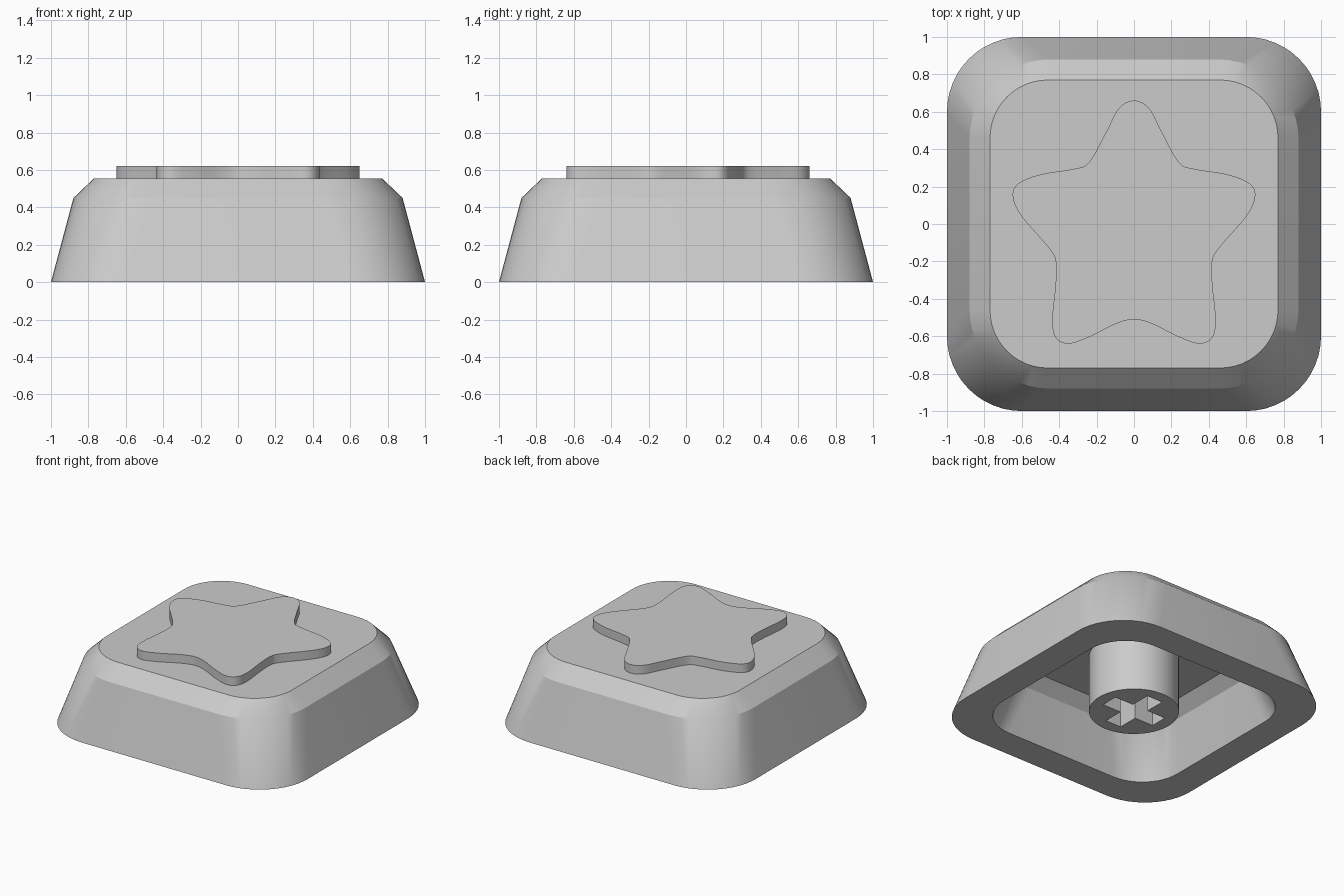
import bpy, bmesh
from math import sin, cos, pi, radians
from mathutils import Vector

cube = bpy.data.objects.get("Cube")
if cube:
    bpy.data.objects.remove(cube, do_unlink=True)

grey = bpy.data.materials.new("plain grey")
grey.use_nodes = True
grey.diffuse_color = (0.6, 0.6, 0.6, 1)
grey.node_tree.nodes["Principled BSDF"].inputs["Base Color"].default_value = (0.6, 0.6, 0.6, 1)


def finish(bm, name):
    """Turn a bmesh into a named, smooth-shaded object."""
    bmesh.ops.recalc_face_normals(bm, faces=bm.faces)
    mesh = bpy.data.meshes.new(name)
    bm.to_mesh(mesh)
    bm.free()
    mesh.materials.append(grey)
    ob = bpy.data.objects.new(name, mesh)
    bpy.context.collection.objects.link(ob)
    bpy.ops.object.select_all(action='DESELECT')
    ob.select_set(True)
    bpy.context.view_layer.objects.active = ob
    bpy.ops.object.shade_smooth_by_angle(angle=radians(25))
    return ob


def rounded_square(half, radius, steps=12):
    pts = []
    for quarter in range(4):
        a0 = quarter * pi / 2
        sx = 1 if quarter in (0, 3) else -1
        sy = 1 if quarter < 2 else -1
        for i in range(steps + 1):
            a = a0 + i / steps * pi / 2
            pts.append((sx * (half - radius) + radius * cos(a),
                        sy * (half - radius) + radius * sin(a)))
    return pts


def bridge(bm, a, b):
    for i in range(len(a)):
        j = (i + 1) % len(a)
        bm.faces.new((a[i], a[j], b[j], b[i]))


def prism(outline, z0, z1, name):
    bm = bmesh.new()
    rings = [[bm.verts.new((x, y, z)) for x, y in outline] for z in (z0, z1)]
    bridge(bm, *rings)
    for ring in rings:
        bm.faces.new(ring)
    return finish(bm, name)


# Hollow cap: the cavity is a smaller copy of the outer profile
profile = [(0, 1, 0.4), (0.45, 0.88, 0.43), (0.555, 0.77, 0.31)]
inner_scale = 0.775
levels = [(z * inner_scale, h * inner_scale, r * inner_scale) for z, h, r in reversed(profile)]
bm = bmesh.new()
rings = [[bm.verts.new((x, y, z)) for x, y in rounded_square(h, r)]
         for z, h, r in levels + profile]
for lower, upper in zip(rings, rings[1:]):
    bridge(bm, lower, upper)
bm.faces.new(rings[0])
bm.faces.new(rings[-1])
finish(bm, "cap_shell")

# Raised star with soft tips: right half of the outline, mirrored and splined
half = [(0, 0.66), (0.08, 0.62), (0.15, 0.49), (0.24, 0.33), (0.32, 0.295), (0.5, 0.265),
        (0.62, 0.215), (0.648, 0.145), (0.6, 0.04), (0.45, -0.135), (0.417, -0.21),
        (0.42, -0.33), (0.437, -0.51), (0.42, -0.605), (0.35, -0.64), (0.23, -0.6),
        (0.1, -0.535), (0, -0.51)]
keys = [Vector(p) for p in half + [(-x, y) for x, y in reversed(half[1:-1])]]
star = []
for i in range(len(keys)):
    a, b, c, d = (keys[(i + k) % len(keys)] for k in (-1, 0, 1, 2))
    for s in range(6):
        t = s / 6
        star.append(0.5 * (2 * b + (c - a) * t + (2 * a - 5 * b + 4 * c - d) * t * t
                           + (3 * b - a - 3 * c + d) * t ** 3))
prism(star, 0.55, 0.62, "raised_star")

# Stem with a cross-shaped socket cut up from below
circle = [(0.308 * cos(i * pi / 32), 0.308 * sin(i * pi / 32)) for i in range(64)]
stem = prism(circle, 0, 0.45, "stem")
L, w = 0.22, 0.065
cross = []
for q in range(4):
    for x, y in ((L, -w), (L, w), (w, w)):
        for _ in range(q):
            x, y = -y, x
        cross.append((x, y))
cutter = prism(cross, -0.1, 0.42, "socket_cutter")
cutter.hide_render = True
cutter.hide_set(True)
cut = stem.modifiers.new("socket", 'BOOLEAN')
cut.operation = 'DIFFERENCE'
cut.solver = 'EXACT'
cut.object = cutter
bpy.context.view_layer.objects.active = stem
stem.select_set(True)
bpy.ops.object.modifier_apply(modifier=cut.name)
bpy.data.objects.remove(cutter, do_unlink=True)
bpy.ops.object.shade_smooth_by_angle(angle=radians(25))
